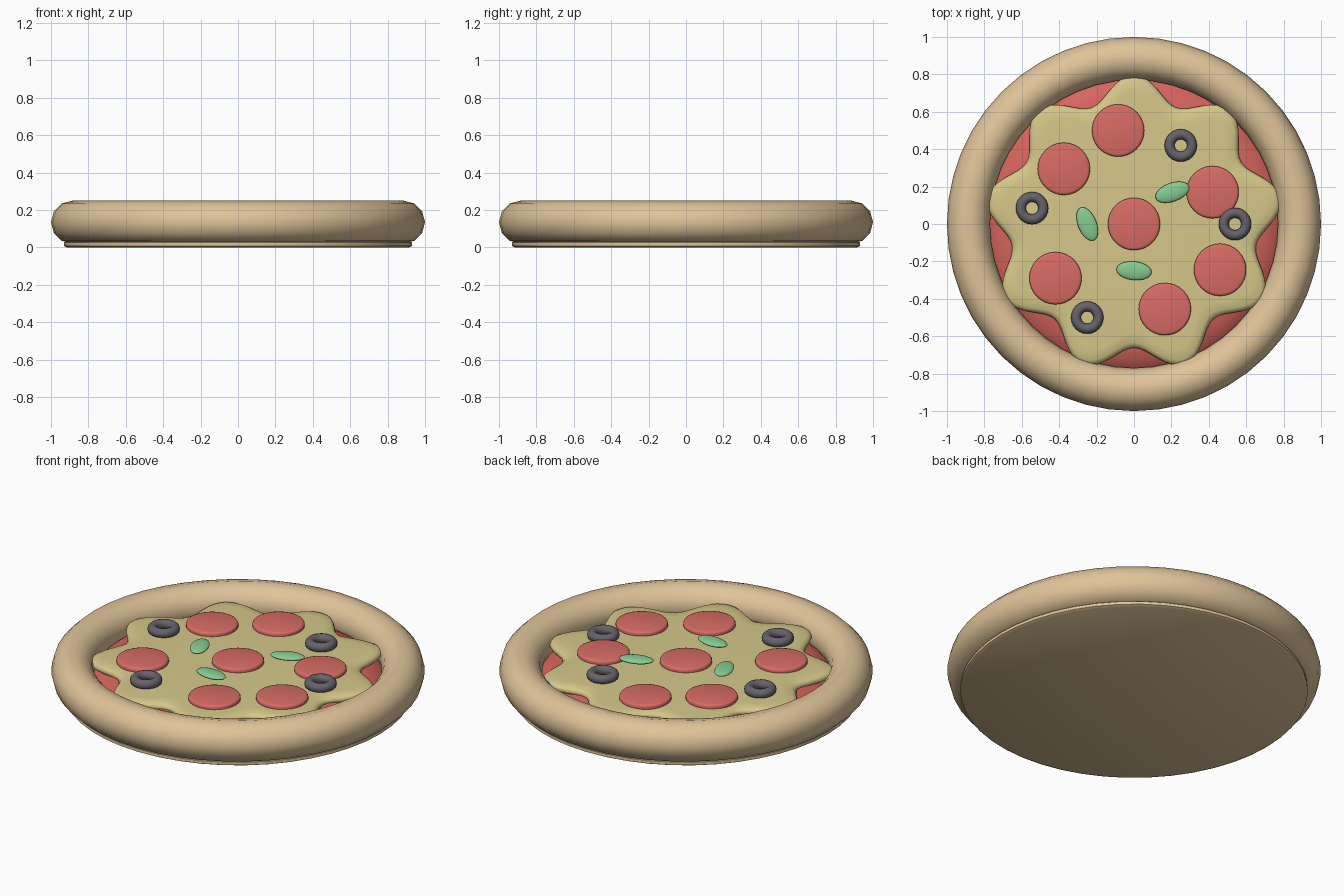
import bpy, bmesh, math

cube = bpy.data.objects.get("Cube")
if cube:
    bpy.data.objects.remove(cube, do_unlink=True)


def material(name, *srgb):
    """Flat colour given as 0-255 sRGB, stored as linear."""
    lin = [((c / 255 + 0.055) / 1.055) ** 2.4 for c in srgb]
    m = bpy.data.materials.new(name)
    m.use_nodes = True
    m.diffuse_color = (*lin, 1)
    m.node_tree.nodes["Principled BSDF"].inputs["Base Color"].default_value = (*lin, 1)
    return m


DOUGH = material("baked dough", 224, 196, 154)
CHEESE = material("melted cheese", 214, 200, 138)
SAUCE = material("tomato sauce", 214, 100, 94)
MEAT = material("pepperoni red", 216, 108, 101)
OLIVE = material("black olive", 102, 98, 106)
LEAF = material("basil green", 134, 204, 146)


def finish(obj, name, mat, angle=50):
    obj.name = name
    obj.data.materials.append(mat)
    bpy.ops.object.select_all(action="DESELECT")
    obj.select_set(True)
    bpy.context.view_layer.objects.active = obj
    bpy.ops.object.shade_smooth_by_angle(angle=math.radians(angle))
    return obj


def layered(name, mat, profile, segments, loc=(0, 0, 0), outline=lambda a: 0, angle=50):
    """Closed round slab: rings from a (radius, z) profile, capped at both ends."""
    bm = bmesh.new()
    rings = []
    for r, z in profile:
        ring = []
        for i in range(segments):
            a = math.tau * i / segments
            rr = r + outline(a)
            ring.append(bm.verts.new((rr * math.cos(a), rr * math.sin(a), z)))
        rings.append(ring)
    for low, high in zip(rings, rings[1:]):
        for i in range(segments):
            j = (i + 1) % segments
            bm.faces.new((low[i], low[j], high[j], high[i]))
    bm.faces.new(rings[0][::-1])
    bm.faces.new(rings[-1])
    mesh = bpy.data.meshes.new(name)
    bm.to_mesh(mesh)
    bm.free()
    obj = bpy.data.objects.new(name, mesh)
    obj.location = loc
    bpy.context.collection.objects.link(obj)
    return finish(obj, name, mat, angle)


def ring(name, mat, major, minor, loc, segs):
    bpy.ops.mesh.primitive_torus_add(major_radius=major, minor_radius=minor, location=loc,
                                     major_segments=segs, minor_segments=12)
    return finish(bpy.context.object, name, mat, 80)


# Dough base and raised rim
layered("dough_base", DOUGH, [(0.915, 0), (0.93, 0.008), (0.93, 0.025), (0.915, 0.035)], 48)
ring("crust_rim", DOUGH, 0.885, 0.115, (0, 0, 0.135), 48)

# Sauce, sloping down at its edge
layered("sauce", SAUCE, [(0.82, 0.03), (0.81, 0.07), (0.77, 0.11), (0.72, 0.137),
                         (0.66, 0.152), (0.58, 0.16)], 48)

# Cheese with nine melted lobes, one pointing to the back
layered("cheese", CHEESE, [(0.70, 0.135), (0.72, 0.143), (0.73, 0.157), (0.72, 0.172),
                           (0.70, 0.181), (0.64, 0.185)], 144,
        outline=lambda a: 0.068 * math.cos(9 * (a - math.pi / 2)), angle=80)

# Pepperoni slices
slices = [(0, 0), (-0.085, 0.5), (-0.375, 0.295), (0.42, 0.17),
          (0.46, -0.245), (0.165, -0.455), (-0.42, -0.29)]
for x, y in slices:
    layered("pepperoni_slice", MEAT, [(0.135, -0.015), (0.14, -0.008), (0.14, 0.012),
                                      (0.136, 0.019), (0.126, 0.022)], 32, (x, y, 0.186))

# Olive rings
for x, y in [(0.25, 0.42), (0.54, 0), (-0.545, 0.085), (-0.25, -0.5)]:
    ring("olive_ring", OLIVE, 0.06, 0.027, (x, y, 0.203), 24)

# Basil leaves
for x, y, turn in [(0.205, 0.17, 20), (-0.25, 0, -68), (0, -0.25, -6)]:
    bpy.ops.mesh.primitive_uv_sphere_add(segments=20, ring_count=12, location=(x, y, 0.21),
                                         rotation=(0, 0, math.radians(turn)))
    leaf = bpy.context.object
    leaf.scale = (0.095, 0.05, 0.017)
    finish(leaf, "basil_leaf", LEAF, 80)
